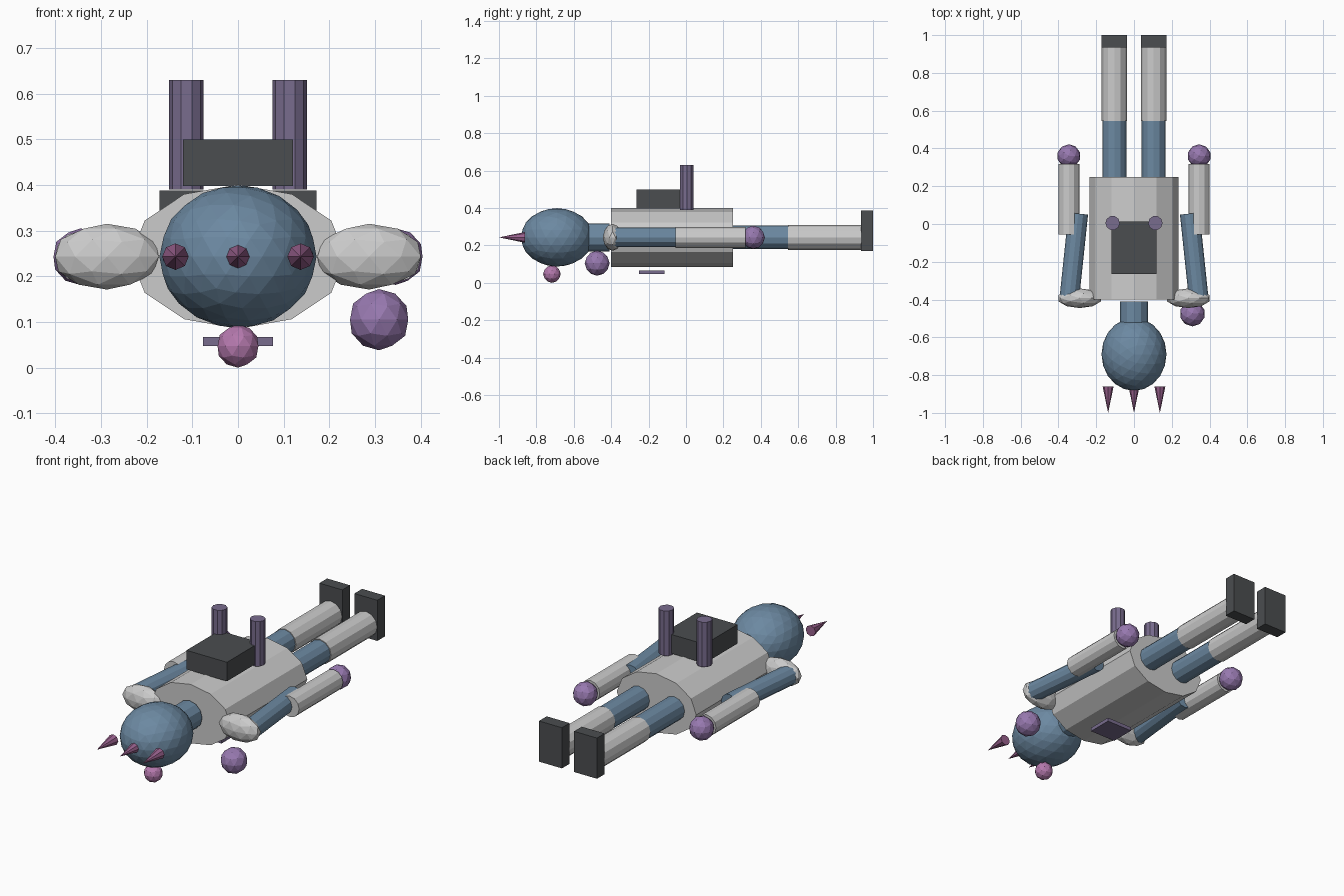
import bpy
from math import pi, atan2, hypot

if "Cube" in bpy.data.objects:
    bpy.data.objects.remove(bpy.data.objects["Cube"])

Z0 = 0.243  # height of the body axis


def mat(name, rgb):
    m = bpy.data.materials.new(name)
    m.diffuse_color = (*rgb, 1)
    m.use_nodes = True
    m.node_tree.nodes["Principled BSDF"].inputs["Base Color"].default_value = m.diffuse_color
    return m


BLUE = mat("blue", (0.15, 0.25, 0.36))
DARK = mat("dark", (0.07, 0.075, 0.08))
PURPLE = mat("purple", (0.31, 0.19, 0.43))
MUTED = mat("muted_purple", (0.19, 0.15, 0.27))
PINK = mat("pink", (0.46, 0.19, 0.42))
ROSE = mat("rose", (0.32, 0.12, 0.27))


def finish(name, m, scale=None):
    ob = bpy.context.object
    ob.name = name
    if scale:
        ob.scale = scale
    if m:
        ob.data.materials.append(m)
    return ob


def box(name, x, y, z, m=None):
    bpy.ops.mesh.primitive_cube_add(
        size=1, location=(sum(x) / 2, sum(y) / 2, sum(z) / 2))
    return finish(name, m, (x[1] - x[0], y[1] - y[0], z[1] - z[0]))


def ball(name, loc, radii, m=None, sub=2):
    bpy.ops.mesh.primitive_ico_sphere_add(subdivisions=sub, radius=1, location=loc)
    return finish(name, m, radii)


def tube(name, a, b, r, m=None, sides=12, flat=1, r2=None):
    """Horizontal cylinder or cone from a=(x, y) to b=(x, y) at body height."""
    dx, dy = b[0] - a[0], b[1] - a[1]
    bpy.ops.mesh.primitive_cone_add(
        vertices=sides, radius1=r, radius2=r if r2 is None else r2,
        depth=hypot(dx, dy),
        location=((a[0] + b[0]) / 2, (a[1] + b[1]) / 2, Z0),
        rotation=(-pi / 2, 0, atan2(-dx, dy)))
    return finish(name, m, (1, flat, 1))


# Body, neck and head
tube("torso", (0, -0.4), (0, 0.25), 0.236, flat=0.158 / 0.236)
tube("neck", (0, -0.55), (0, -0.41), 0.075, BLUE)
ball("head", (0, -0.69, Z0), (0.172, 0.193, 0.156), BLUE, 3)

# Limbs, mirrored left and right
for s, side in ((-1, "left"), (1, "right")):
    ball(side + "_shoulder", (s * 0.287, -0.393, Z0), (0.119, 0.052, 0.072))
    tube(side + "_upper_arm", (s * 0.342, -0.39), (s * 0.295, 0.055), 0.052, BLUE)
    tube(side + "_forearm", (s * 0.345, -0.055), (s * 0.345, 0.318), 0.056)
    ball(side + "_hand", (s * 0.345, 0.36, Z0), (0.062, 0.062, 0.062), PURPLE)
    tube(side + "_thigh", (s * 0.104, 0.2), (s * 0.104, 0.6), 0.063, BLUE)
    tube(side + "_shin", (s * 0.104, 0.545), (s * 0.104, 0.94), 0.067)
    box(side + "_foot", sorted((s * 0.036, s * 0.172)), (0.935, 1), (0.17, 0.388), DARK)
    # Upright exhaust pipe
    bpy.ops.mesh.primitive_cylinder_add(
        vertices=10, radius=0.038, depth=0.24,
        location=(s * 0.113, 0.005, 0.51), rotation=(0, 0, pi / 2))
    finish(side + "_pipe", MUTED)

# Pack on top and plate underneath
box("pack", (-0.12, 0.12), (-0.265, 0.013), (0.398, 0.5), DARK)
box("chest_plate", (-0.077, 0.077), (-0.25, -0.115), (0.047, 0.067), MUTED)

# Head spikes
for i in (-1, 0, 1):
    tube("head_spike", (i * 0.137, -0.86), (i * 0.137, -1), 0.029, ROSE, 8, r2=0)

# Loose balls below the head and shoulder
ball("face_ball", (0, -0.717, 0.047), (0.047,) * 3, PINK)
ball("shoulder_ball", (0.309, -0.475, 0.105), (0.067,) * 3, PURPLE)
